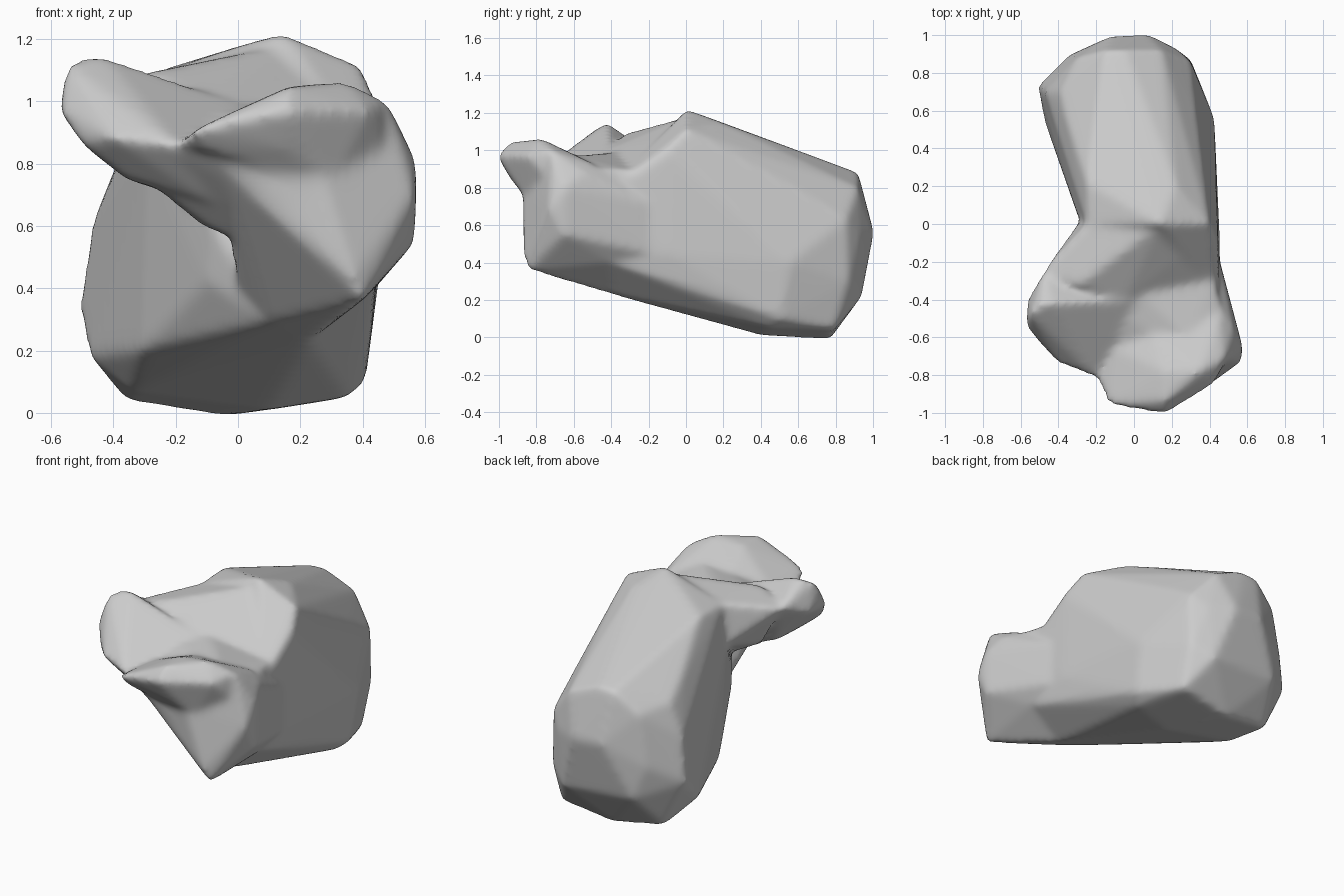
import bpy, bmesh


def hull(name, pts, hidden=True):
    """Convex lump stretched over a few key points."""
    bm = bmesh.new()
    for p in pts:
        bm.verts.new(p)
    bmesh.ops.convex_hull(bm, input=bm.verts)
    loose = [v for v in bm.verts if not v.link_faces]
    bmesh.ops.delete(bm, geom=loose, context='VERTS')
    bmesh.ops.recalc_face_normals(bm, faces=bm.faces)
    me = bpy.data.meshes.new(name)
    bm.to_mesh(me)
    bm.free()
    ob = bpy.data.objects.new(name, me)
    bpy.context.collection.objects.link(ob)
    ob.hide_render = hidden
    return ob


# Long rounded body, sloping down to the back
body = hull("body", [
    (-.12, .995, .57), (.07, 1.005, .56), (-.35, .89, .45), (-.30, .88, .76),
    (-.15, .92, .875), (-.05, .92, .88), (.15, .92, .80), (.22, .93, .55), (.30, .86, .63), (.30, .87, .30),
    (-.28, .92, .25), (.18, .94, .22),
    (-.05, .77, -.01), (-.36, .74, .04), (-.34, .45, .07), (.10, .40, .01), (.35, .45, .05), (.29, .79, .04),
    (-.51, .73, .34), (-.475, .55, .18), (-.47, .70, .60), (-.39, .70, .79), (-.36, .55, .87),
    (.425, .56, .40), (.41, .5, .10), (.32, .62, .78),
    (.14, 0, 1.22), (.40, 0, 1.11), (.22, .20, 1.145), (-.25, 0, 1.09), (-.25, .22, 1.10),
    (-.29, .02, .85), (-.31, .12, .20), (.455, -.1, .45), (.445, -.1, 1.0),
    (-.08, -.34, .60), (-.10, -.30, .42), (.10, -.48, .29),
    (.45, -.40, .80), (.44, -.40, .40), (.23, -.40, .23)], hidden=False)

# Front right column and its lip
column = hull("front_column", [
    (.40, -.845, .36), (.37, -.87, .43), (.25, -.875, .80), (-.05, -.84, .78),
    (.575, -.65, .80), (.57, -.73, .70), (.57, -.65, .55), (.53, -.55, .88), (.48, -.72, 1.0),
    (.46, -.45, .90), (.44, -.40, .40), (.23, -.40, .23), (-.03, -.55, .58), (.0, -.35, .37),
    (.10, -.48, .29), (.1, -.4, .88), (.49, -.40, .75), (.46, -.22, .72), (.455, -.2, .45)])
lip = hull("front_lip", [
    (.16, -1.01, .97), (-.14, -.96, .91), (-.20, -.82, .86), (.16, -.94, 1.045), (.35, -.78, 1.065),
    (.16, -.78, 1.045), (.42, -.85, .97), (.48, -.72, 1.0), (.15, -.94, .85), (-.1, -.91, .84),
    (.45, -.50, .93), (.1, -.55, .95), (-.1, -.66, .91), (.1, -.6, .75), (.5, -.7, .8), (.3, -.84, .72)])

# Side lobe reaching out to the left, and the web behind it
lobe = hull("side_lobe", [
    (-.575, -.54, .97), (-.565, -.40, .97), (-.55, -.48, 1.115), (-.50, -.43, 1.145), (-.43, -.42, 1.145),
    (-.48, -.25, 1.03), (-.50, -.62, .86), (-.40, -.74, .88), (-.20, -.82, .86), (-.16, -.58, .95),
    (-.36, -.60, .75), (-.36, -.35, .76), (-.10, -.70, .68), (.05, -.40, .98), (-.05, -.3, .65)])
web = hull("back_web", [
    (-.35, -.13, .98), (-.48, -.25, 1.03), (-.30, -.33, 1.09), (-.25, 0, 1.09), (-.28, .03, .85),
    (-.35, -.25, .78), (.14, 0, 1.18), (.1, -.32, .98), (-.05, -.40, 1.01), (.4, -.05, 1.06),
    (.42, -.3, .89), (0, -.2, .6)])

# Saddle filling the gap between lobe, lip and body
saddle = hull("saddle", [
    (.46, -.45, .90), (.43, -.28, .89), (-.08, -.68, .90), (-.12, -.45, .97), (-.05, -.28, 1.0),
    (.12, -.60, .96), (.30, -.60, .97), (.05, -.80, .86), (0, -.45, .6), (.44, -.3, .6), (.44, -.5, .6)])

# Throat blending the lip down into the column and the lobe
throat = hull("throat", [
    (-.22, -.79, .84), (-.30, -.62, .75), (-.12, -.50, .60), (-.06, -.58, .57), (.18, -.87, .80),
    (.28, -.86, .58), (-.10, -.86, .83), (-.10, -.40, .75), (.2, -.6, .6), (.1, -.6, .8)])

# Fuse the lumps into one skin and soften the joins
helpers = (column, lip, lobe, web, saddle, throat)
for part in helpers:
    m = body.modifiers.new("join_" + part.name, 'BOOLEAN')
    m.operation, m.solver, m.object = 'UNION', 'EXACT', part
r = body.modifiers.new("skin", 'REMESH')
r.mode, r.voxel_size, r.use_smooth_shade = 'VOXEL', .018, True
s = body.modifiers.new("soften", 'SMOOTH')
s.factor, s.iterations = .5, 14

# Bake the skin and drop the helper lumps
bpy.context.view_layer.update()
dg = bpy.context.evaluated_depsgraph_get()
skin = bpy.data.meshes.new_from_object(body.evaluated_get(dg))
body.modifiers.clear()
body.data = skin
for part in helpers:
    bpy.data.objects.remove(part)
